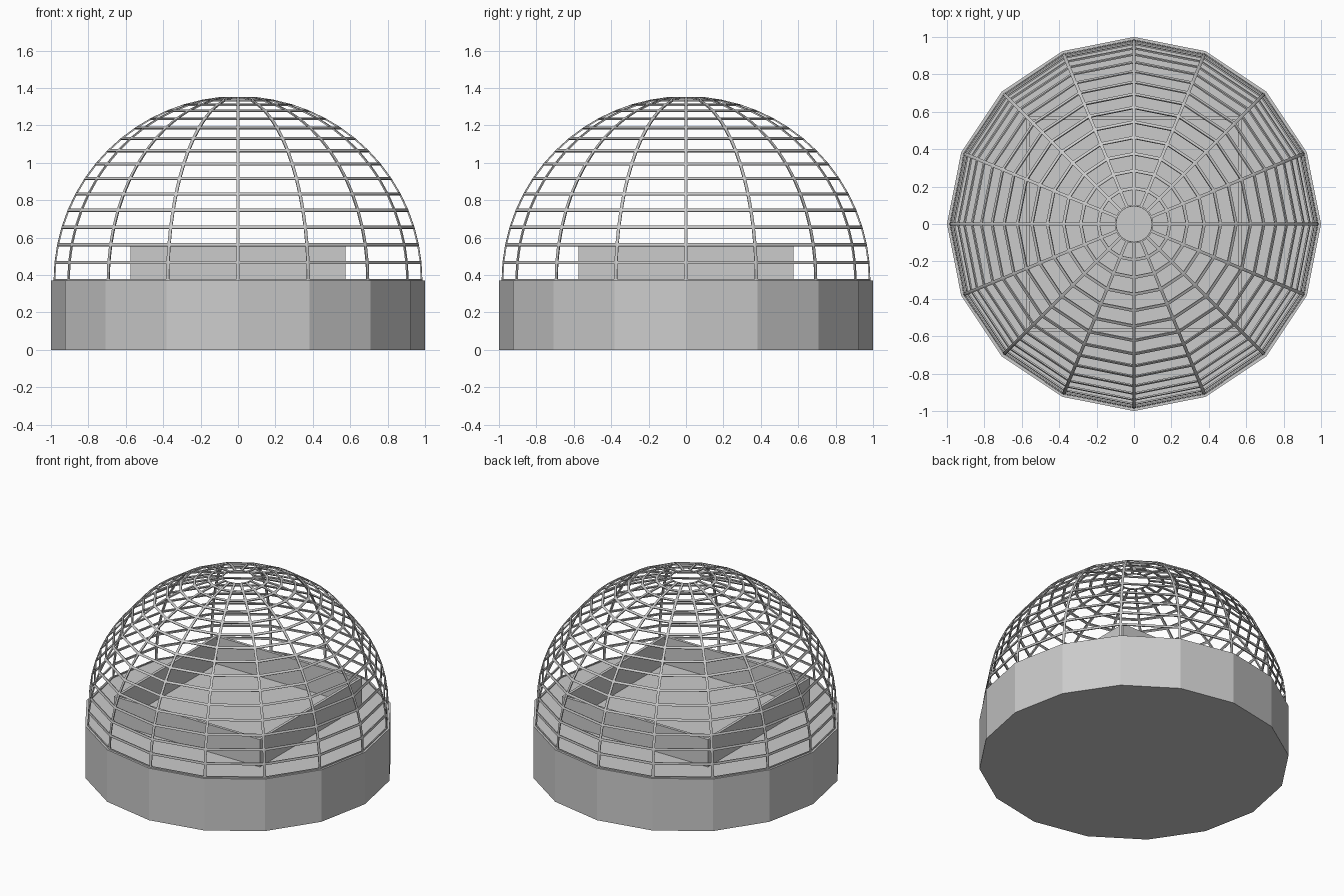
import bpy, bmesh, math
from mathutils import Matrix

SIDES = 16
BASE_TOP = 0.37
DOME_RADIUS = 0.982

if "Cube" in bpy.data.objects:
    bpy.data.objects.remove(bpy.data.objects["Cube"])

grey = bpy.data.materials.new("plain_grey")
grey.use_nodes = True
grey.diffuse_color = (0.6, 0.6, 0.6, 1)
grey.node_tree.nodes["Principled BSDF"].inputs["Base Color"].default_value = (0.6, 0.6, 0.6, 1)


def make_object(name, bm, z):
    mesh = bpy.data.meshes.new(name)
    bm.to_mesh(mesh)
    bm.free()
    mesh.materials.append(grey)
    obj = bpy.data.objects.new(name, mesh)
    obj.location.z = z
    bpy.context.collection.objects.link(obj)
    return obj


def add_thickness(obj, thickness, offset):
    mod = obj.modifiers.new("thickness", 'SOLIDIFY')
    mod.thickness = thickness
    mod.offset = offset
    mod.use_even_offset = True


# Solid faceted drum
bm = bmesh.new()
bmesh.ops.create_cone(bm, cap_ends=True, segments=SIDES, radius1=1, radius2=1, depth=BASE_TOP)
make_object("drum_base", bm, BASE_TOP / 2)

# Low open-topped square wall standing on the drum
bm = bmesh.new()
bmesh.ops.create_cube(bm, size=1)
bm.normal_update()
caps = [f for f in bm.faces if abs(f.normal.z) > 0.5]
bmesh.ops.delete(bm, geom=caps, context='FACES_ONLY')
bmesh.ops.scale(bm, vec=(1.15, 1.15, 0.195), verts=bm.verts)
wall = make_object("square_wall", bm, BASE_TOP + 0.0975)
add_thickness(wall, 0.02, -1)

# Lattice dome: half a sphere, open at the crown, each pane inset and removed
bm = bmesh.new()
bmesh.ops.create_uvsphere(bm, u_segments=SIDES, v_segments=2 * SIDES, radius=DOME_RADIUS,
                          matrix=Matrix.Identity(4))
spare = [v for v in bm.verts if v.co.z < -0.01 or math.hypot(v.co.x, v.co.y) < 0.01]
bmesh.ops.delete(bm, geom=spare, context='VERTS')
panes = bm.faces[:]
bmesh.ops.inset_individual(bm, faces=panes, thickness=0.008, use_even_offset=True)
bmesh.ops.delete(bm, geom=panes, context='FACES')
dome = make_object("lattice_dome", bm, BASE_TOP)
add_thickness(dome, 0.008, 0)
